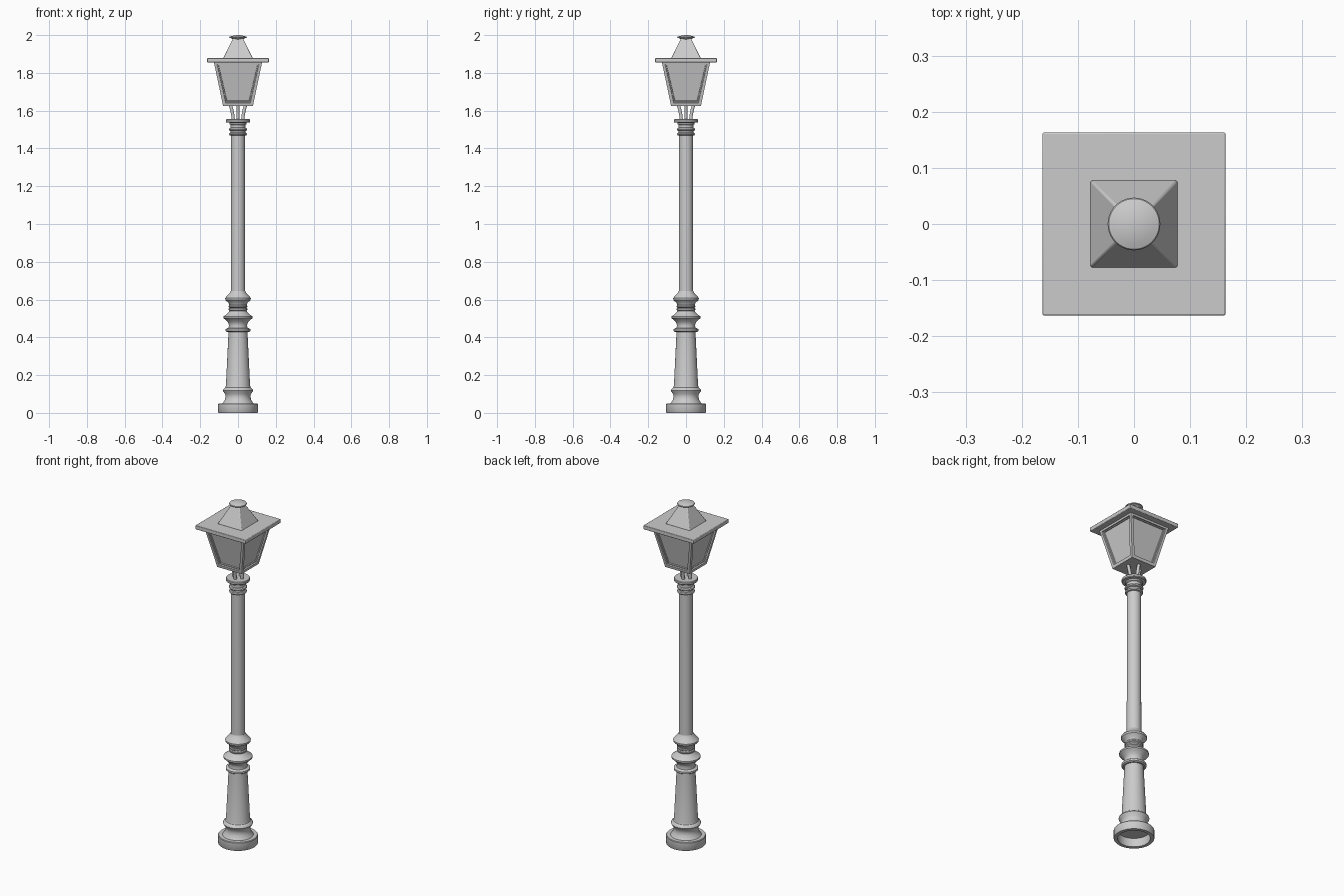
import bpy, bmesh, math
from mathutils import Vector

if "Cube" in bpy.data.objects:
    bpy.data.objects.remove(bpy.data.objects["Cube"])

def finish(name, bm, smooth=True):
    bmesh.ops.recalc_face_normals(bm, faces=bm.faces)
    me = bpy.data.meshes.new(name)
    bm.to_mesh(me)
    bm.free()
    ob = bpy.data.objects.new(name, me)
    bpy.context.collection.objects.link(ob)
    if smooth:
        bpy.ops.object.select_all(action='DESELECT')
        ob.select_set(True)
        bpy.context.view_layer.objects.active = ob
        bpy.ops.object.shade_smooth_by_angle(angle=math.radians(35))
    return ob

def lathe(name, profile, steps=40):
    """Spin (radius, z) points round the z axis."""
    bm = bmesh.new()
    vs = [bm.verts.new((r, 0, z)) for r, z in profile]
    es = [bm.edges.new(p) for p in zip(vs, vs[1:])]
    bmesh.ops.spin(bm, geom=vs + es, axis=(0, 0, 1), cent=(0, 0, 0),
                   angle=math.tau, steps=steps)
    bmesh.ops.remove_doubles(bm, verts=bm.verts, dist=1e-4)
    return finish(name, bm)

def frustum(half0, z0, half1, z1):
    """Square block tapering from half-width half0 to half1."""
    bm = bmesh.new()
    bmesh.ops.create_cube(bm, size=2)
    for v in bm.verts:
        h, z = (half1, z1) if v.co.z > 0 else (half0, z0)
        v.co = Vector((v.co.x * h, v.co.y * h, z))
    return bm

def bevel(ob, width, segments=2):
    m = ob.modifiers.new("bevel", 'BEVEL')
    m.width, m.segments = width, segments

# Hollow plinth and tapered pedestal
lathe("pedestal", [
    (0, .05), (.085, .05), (.085, 0), (.104, 0), (.106, .003), (.106, .046),
    (.103, .05), (.082, .05), (.078, .056), (.069, .07), (.066, .085),
    (.068, .1), (.077, .112), (.08, .119), (.077, .126), (.067, .134),
    (.064, .145), (.05, .43), (0, .43)])

# Collar of rings and bulges
lathe("collar", [
    (0, .428), (.058, .428), (.065, .433), (.065, .443), (.058, .448),
    (.05, .45), (.048, .465), (.053, .48), (.068, .494), (.077, .502),
    (.077, .511), (.064, .52), (.05, .533), (.045, .54), (.049, .545),
    (.049, .552), (.044, .556), (.049, .56), (.049, .567), (.046, .571),
    (.05, .582), (.067, .598), (.068, .608), (.058, .62), (.044, .635),
    (.039, .645), (0, .645)])

# Shaft, neck rings and top disc
lathe("shaft", [
    (0, .64), (.038, .64), (.037, 1.468), (.045, 1.47), (.048, 1.476),
    (.045, 1.482), (.039, 1.485), (.039, 1.492), (.046, 1.495),
    (.049, 1.501), (.046, 1.507), (.039, 1.51), (.039, 1.524),
    (.044, 1.528), (.044, 1.536), (.061, 1.537), (.064, 1.541),
    (.064, 1.551), (.061, 1.555), (0, 1.555)])

# Four curved struts under the lantern
for i in range(4):
    a = i * math.tau / 4
    cu = bpy.data.curves.new("strut", 'CURVE')
    cu.dimensions = '3D'
    cu.bevel_depth, cu.bevel_resolution = .009, 3
    cu.use_fill_caps = True
    sp = cu.splines.new('POLY')
    path = [(.025, 1.55), (.027, 1.575), (.032, 1.6), (.04, 1.63)]
    sp.points.add(len(path) - 1)
    for p, (r, z) in zip(sp.points, path):
        p.co = (r * math.cos(a), r * math.sin(a), z, 1)
    bpy.context.collection.objects.link(bpy.data.objects.new(f"strut_{i+1}", cu))

# Lantern body with a recessed pane on each side
bm = frustum(.079, 1.625, .128, 1.858)
sides = [f for f in bm.faces if abs(f.normal.z) < .5 or len({round(v.co.z, 3) for v in f.verts}) > 1]
bmesh.ops.recalc_face_normals(bm, faces=bm.faces)
bmesh.ops.inset_individual(bm, faces=sides, thickness=.022)
bmesh.ops.inset_individual(bm, faces=sides, thickness=.002, depth=-.007)
bmesh.ops.inset_individual(bm, faces=sides, thickness=.007)
bmesh.ops.inset_individual(bm, faces=sides, thickness=.002, depth=-.005)
finish("lantern", bm, False)

# Roof plate and chimney
bevel(finish("roof_plate", frustum(.163, 1.855, .163, 1.878)), .003)
bevel(finish("chimney", frustum(.079, 1.876, .026, 1.984)), .004)

# Domed cap
lathe("cap", [(0, 1.966), (.026, 1.972), (.03, 1.979), (.034, 1.983),
              (.045, 1.985), (.047, 1.988), (.045, 1.991), (.034, 1.995),
              (.018, 1.999), (0, 2.0)])
